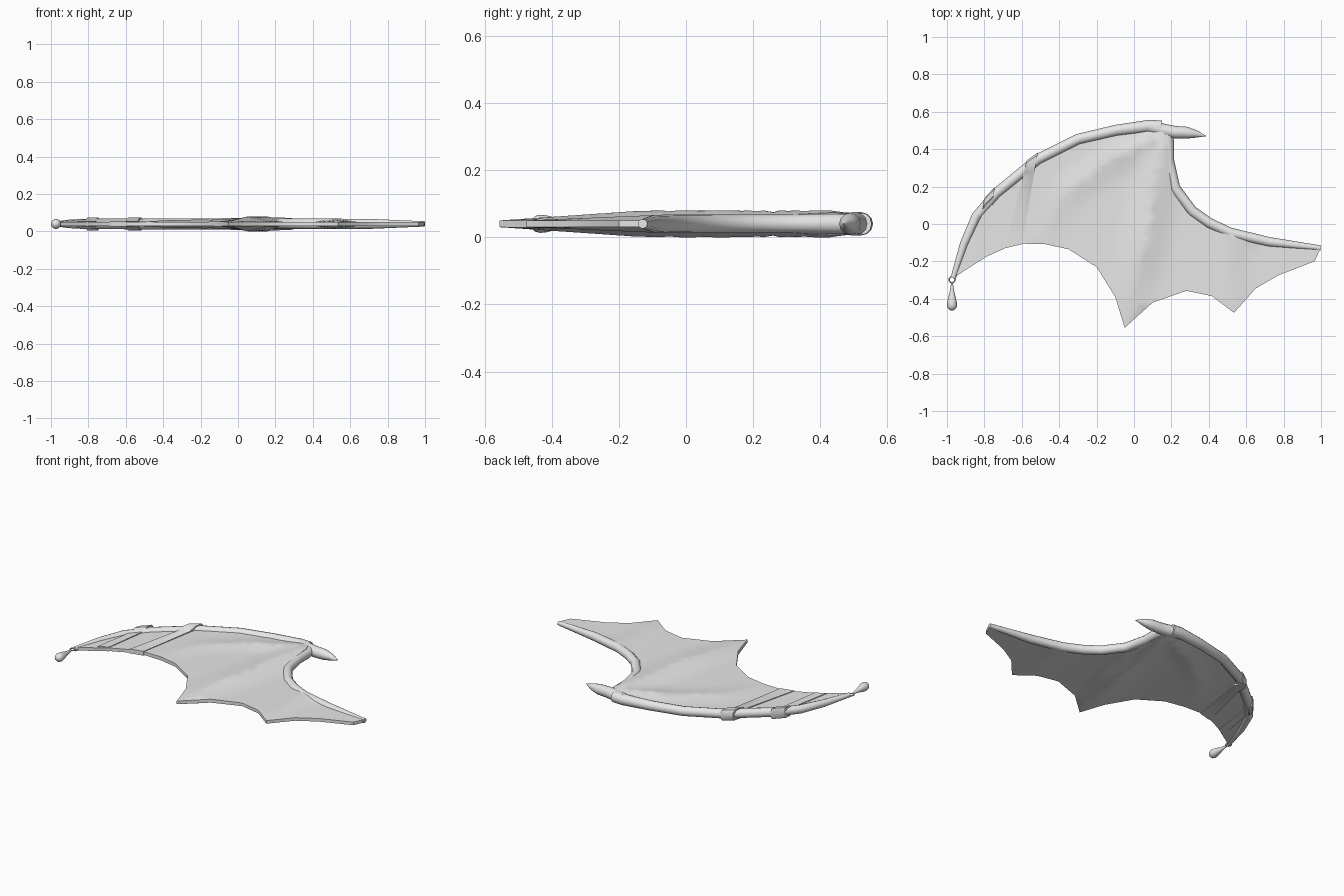
import bpy, math
from mathutils import Vector, geometry

if "Cube" in bpy.data.objects:
    bpy.data.objects.remove(bpy.data.objects["Cube"])

MID = 0.04  # height of the wing's middle plane
GREY = bpy.data.materials.new("light_grey")
GREY.diffuse_color = (0.8, 0.8, 0.8, 1)
GREY.use_nodes = True
GREY.node_tree.nodes["Principled BSDF"].inputs["Base Color"].default_value = GREY.diffuse_color


def add_object(name, verts, faces, angle=40):
    mesh = bpy.data.meshes.new(name)
    mesh.from_pydata(verts, [], faces)
    mesh.materials.append(GREY)
    obj = bpy.data.objects.new(name, mesh)
    bpy.context.collection.objects.link(obj)
    bpy.ops.object.select_all(action='DESELECT')
    obj.select_set(True)
    bpy.context.view_layer.objects.active = obj
    bpy.ops.object.mode_set(mode='EDIT')
    bpy.ops.mesh.select_all(action='SELECT')
    bpy.ops.mesh.normals_make_consistent(inside=False)
    bpy.ops.object.mode_set(mode='OBJECT')
    bpy.ops.object.shade_smooth_by_angle(angle=math.radians(angle))
    return obj


def side_normals(pts):
    """Unit normals to the right of a path in the ground plane."""
    out = []
    for i in range(len(pts)):
        t = (Vector(pts[min(i + 1, len(pts) - 1)]) - Vector(pts[max(i - 1, 0)])).normalized()
        out.append(Vector((t.y, -t.x)))
    return out


def inset(pts, radii):
    return [Vector(p) + n * r for p, n, r in zip(pts, side_normals(pts), radii)]


def tube(name, pts, radii, sides=12):
    verts, faces = [], []
    for p, n, r in zip(pts, side_normals(pts), radii):
        for k in range(sides):
            a = math.tau * k / sides
            q = Vector(p) + n * (r * math.cos(a))
            verts.append((q.x, q.y, MID + r * math.sin(a)))
    for i in range(len(pts) - 1):
        for k in range(sides):
            a, b = i * sides + k, i * sides + (k + 1) % sides
            faces.append((a, b, b + sides, a + sides))
    faces.append(tuple(range(sides)))
    faces.append(tuple(range(len(verts) - sides, len(verts))))
    return add_object(name, verts, faces)


# Wing outline: leading edge, inner arm, scalloped trailing edge
lead = [(-0.98, -0.285), (-0.93, -0.10), (-0.865, 0.055), (-0.755, 0.185), (-0.53, 0.37),
        (-0.31, 0.48), (-0.10, 0.53), (0.08, 0.557), (0.15, 0.553)]
lead_r = [0.014, 0.022, 0.026, 0.028, 0.029, 0.029, 0.03, 0.034, 0.034]
arm = [(0.215, 0.435), (0.215, 0.34), (0.245, 0.205), (0.33, 0.09), (0.415, 0.03),
       (0.52, -0.02), (0.725, -0.07), (1.0, -0.115)]
arm_r = [0.03, 0.028, 0.028, 0.028, 0.028, 0.028, 0.026, 0.014]
trail = [(0.965, -0.20), (0.77, -0.275), (0.65, -0.345), (0.535, -0.475), (0.415, -0.385),
         (0.28, -0.357), (0.10, -0.42), (-0.05, -0.555), (-0.10, -0.39), (-0.20, -0.23),
         (-0.35, -0.135), (-0.475, -0.108), (-0.60, -0.105), (-0.69, -0.13), (-0.79, -0.175)]
lead_mid, arm_mid = inset(lead, lead_r), inset(arm, arm_r)
tube("leading_edge", lead_mid, lead_r)
tube("inner_arm", [Vector((0.17, 0.50))] + arm_mid, [0.03] + arm_r)
tube("thumb_claw", [(0.08, 0.521), (0.17, 0.498), (0.22, 0.49), (0.28, 0.488), (0.33, 0.482), (0.385, 0.47)],
     [0.035, 0.035, 0.034, 0.032, 0.021, 0.001])

# Finger ridges: path with half thickness, and ridge width
fingers = [
    ([(0.165, 0.48, 0.04), (0.05, -0.12, 0.04), (-0.05, -0.555, 0.01)], 0.13),
    ([(0.165, 0.48, 0.034), (-0.15, 0.33, 0.024), (-0.38, 0.15, 0.02), (-0.50, -0.108, 0.012)], 0.10),
    ([(0.52, -0.05, 0.028), (0.535, -0.475, 0.01)], 0.10),
]
THIN = 0.01


def half_thickness(p):
    h = THIN
    for path, width in fingers:
        for a, b in zip(path, path[1:]):
            va, vb = Vector(a[:2]), Vector(b[:2])
            t = max(0, min(1, (p - va).dot(vb - va) / (vb - va).length_squared))
            d = (p - va.lerp(vb, t)).length
            ridge = a[2] + (b[2] - a[2]) * t
            h = max(h, THIN + (ridge - THIN) * max(0, 1 - d / width))
    return h


# Membrane: filled outline, thickened by the ridges on both sides
border = lead_mid + arm_mid + [Vector(p) for p in trail]
count = len(border)
points = list(border)
for path, width in fingers:
    for a, b in zip(path, path[1:]):
        points += [Vector(a[:2]).lerp(Vector(b[:2]), k / 12) for k in range(1, 12)]
points += [Vector((-1 + 0.05 * i + 0.025 * (j % 2), -0.55 + 0.045 * j)) for i in range(41) for j in range(25)]
flat, _, tris, *_ = geometry.delaunay_2d_cdt(points, [], [list(range(count))], 1, 1e-4)
used = sorted({i for t in tris for i in t})
index = {v: i for i, v in enumerate(used)}
n = len(used)
heights = [half_thickness(flat[v]) for v in used]
verts = [(flat[v].x, flat[v].y, MID + s * h) for s in (1, -1) for v, h in zip(used, heights)]
tops = [tuple(index[i] for i in t) for t in tris]
edges = {(t[k], t[(k + 1) % len(t)]) for t in tops for k in range(len(t))}
faces = tops + [tuple(i + n for i in reversed(t)) for t in tops]
faces += [(b, a, a + n, b + n) for a, b in edges if (b, a) not in edges]
add_object("wing_membrane", verts, faces, 35)


# Wrapped bands near the tip: rectangular sections from leading to trailing edge
def band(name, left, right):
    verts, faces = [], []
    for t, h in ((-0.01, 0.016), (0.02, 0.034), (0.12, 0.034), (0.22, 0.016), (1.0, 0.014)):
        p, q = Vector(left[0]).lerp(Vector(left[1]), t), Vector(right[0]).lerp(Vector(right[1]), t)
        verts += [(p.x, p.y, MID + h), (q.x, q.y, MID + h), (q.x, q.y, MID - h), (p.x, p.y, MID - h)]
    for i in range(4):
        for k in range(4):
            a, b = 4 * i + k, 4 * i + (k + 1) % 4
            faces.append((a, b, b + 4, a + 4))
    faces += [(0, 1, 2, 3), (16, 17, 18, 19)]
    add_object(name, verts, faces, 30)


band("inner_band", ((-0.575, 0.335), (-0.685, -0.128)), ((-0.515, 0.378), (-0.60, -0.108)))
band("outer_band", ((-0.80, 0.135), (-0.86, -0.205)), ((-0.745, 0.195), (-0.80, -0.175)))

# Pendant: small ring and a teardrop
bpy.ops.mesh.primitive_torus_add(major_radius=0.016, minor_radius=0.004, major_segments=20,
                                 minor_segments=8, location=(-0.973, -0.298, MID))
ring = bpy.context.object
ring.name = "pendant_ring"
ring.data.materials.append(GREY)
bpy.ops.object.shade_smooth_by_angle(angle=math.radians(50))
tube("pendant_drop",
     [(-0.973, y) for y in (-0.312, -0.33, -0.36, -0.39, -0.415, -0.435, -0.45, -0.459, -0.463)],
     [0.004, 0.007, 0.012, 0.019, 0.025, 0.027, 0.023, 0.013, 0.002], 16)
